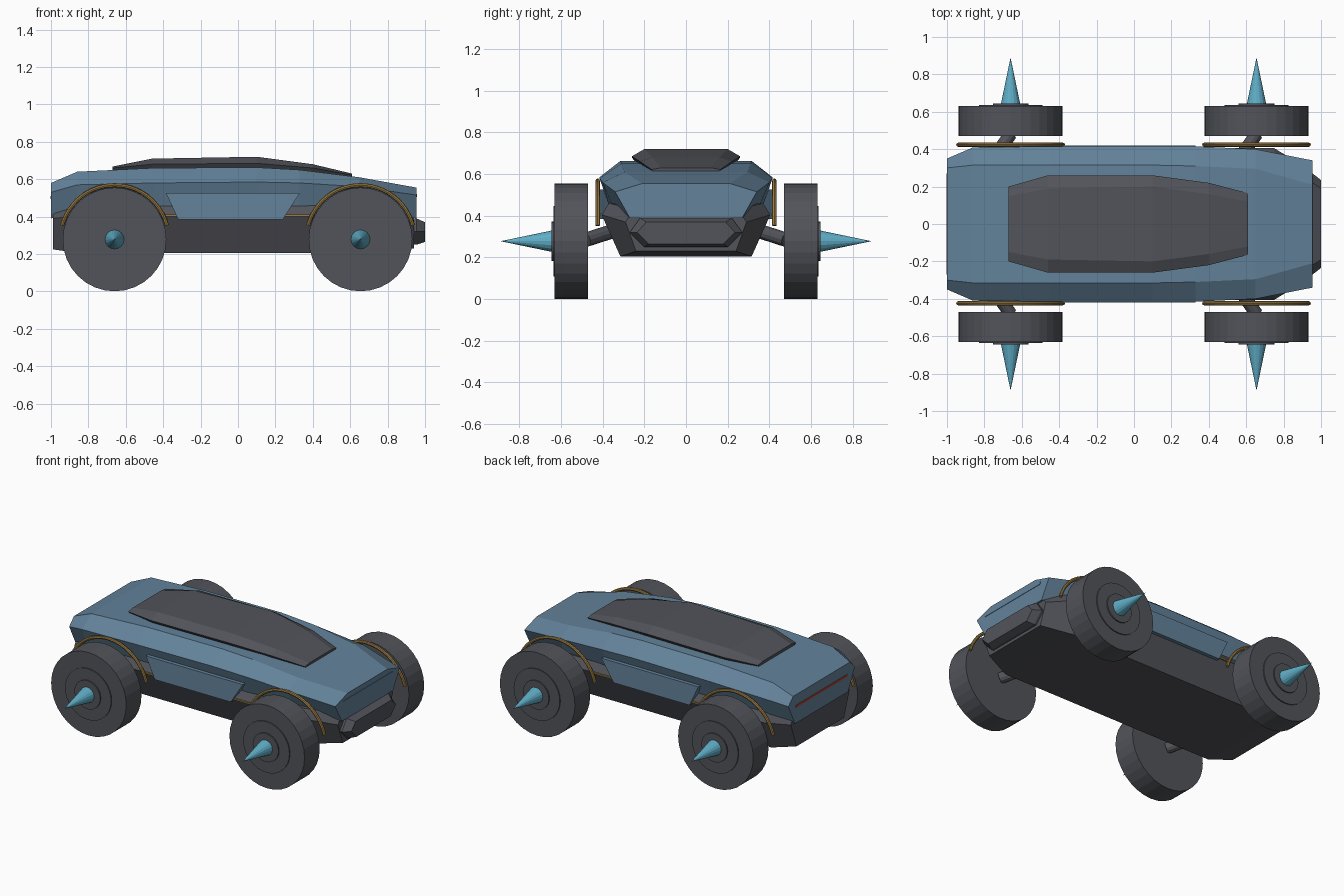
import bpy, bmesh, math
from mathutils import Vector

if "Cube" in bpy.data.objects:
    bpy.data.objects.remove(bpy.data.objects["Cube"])


def mat(name, rgb):
    m = bpy.data.materials.new(name)
    m.diffuse_color = (*rgb, 1)
    m.use_nodes = True
    m.node_tree.nodes["Principled BSDF"].inputs["Base Color"].default_value = m.diffuse_color
    return m


BLUE = mat("body blue", (0.125, 0.225, 0.325))
GREY = mat("dark grey", (0.085, 0.088, 0.102))
CYAN = mat("spike cyan", (0.115, 0.42, 0.57))
GOLD = mat("trim gold", (0.33, 0.2, 0.055))
RED = mat("tail red", (0.42, 0.06, 0.04))


def finish(bm, name, material):
    bmesh.ops.recalc_face_normals(bm, faces=bm.faces)
    me = bpy.data.meshes.new(name)
    bm.to_mesh(me)
    bm.free()
    me.materials.append(material)
    ob = bpy.data.objects.new(name, me)
    bpy.context.collection.objects.link(ob)
    return ob


def loft(name, rings, material):
    """Skin a list of closed rings of points and cap both ends."""
    bm = bmesh.new()
    vs = [[bm.verts.new(p) for p in r] for r in rings]
    n = len(vs[0])
    for a, b in zip(vs, vs[1:]):
        for i in range(n):
            j = (i + 1) % n
            bm.faces.new((a[i], a[j], b[j], b[i]))
    bm.faces.new(vs[0])
    bm.faces.new(vs[-1])
    return finish(bm, name, material)


def hull(name, stations, material):
    """Loft along x from half sections: x, then (half width, z) pairs."""
    rings = []
    for x, *half in stations:
        rings.append([(x, w, z) for w, z in half] +
                     [(x, -w, z) for w, z in reversed(half)])
    return loft(name, rings, material)


def tube(name, p0, p1, r0, r1, sides, material):
    bm = bmesh.new()
    d = Vector(p1) - Vector(p0)
    bmesh.ops.create_cone(bm, cap_ends=True, segments=sides, radius1=r0,
                          radius2=r1, depth=d.length)
    bm.transform(d.to_track_quat('Z', 'Y').to_matrix().to_4x4())
    bmesh.ops.translate(bm, verts=bm.verts, vec=(Vector(p0) + Vector(p1)) / 2)
    return finish(bm, name, material)


def box(name, x, y, z, material):
    return loft(name, [[(a, y[0], z[0]), (a, y[1], z[0]), (a, y[1], z[1]), (a, y[0], z[1])]
                       for a in x], material)


# Upper body: top edge, widest edge, lower edge at each station
hull("upper_body", [
    (-1.0, (0.30, 0.58), (0.35, 0.53), (0.28, 0.39)),
    (-0.86, (0.315, 0.64), (0.41, 0.57), (0.36, 0.44)),
    (-0.45, (0.315, 0.66), (0.415, 0.58), (0.37, 0.45)),
    (0.10, (0.315, 0.663), (0.415, 0.585), (0.37, 0.45)),
    (0.33, (0.31, 0.65), (0.415, 0.58), (0.37, 0.45)),
    (0.65, (0.295, 0.61), (0.40, 0.56), (0.35, 0.44)),
    (0.955, (0.21, 0.555), (0.34, 0.515), (0.27, 0.39))], BLUE)

# Lower chassis
hull("chassis", [
    (-0.99, (0.27, 0.45), (0.31, 0.39), (0.25, 0.225)),
    (-0.85, (0.37, 0.46), (0.405, 0.405), (0.315, 0.205)),
    (0.75, (0.37, 0.46), (0.405, 0.405), (0.315, 0.205)),
    (0.94, (0.25, 0.43), (0.29, 0.37), (0.24, 0.23))], GREY)

# Canopy
hull("canopy", [
    (-0.67, (0.15, 0.668), (0.20, 0.66), (0.17, 0.63)),
    (-0.46, (0.19, 0.71), (0.26, 0.68), (0.23, 0.64)),
    (0.10, (0.20, 0.72), (0.26, 0.685), (0.23, 0.64)),
    (0.40, (0.16, 0.68), (0.22, 0.66), (0.19, 0.62)),
    (0.61, (0.12, 0.63), (0.165, 0.622), (0.14, 0.59))], GREY)

# Nose bumper
hull("nose_bumper", [
    (0.90, (0.22, 0.39), (0.27, 0.32), (0.20, 0.25)),
    (0.955, (0.22, 0.39), (0.27, 0.32), (0.20, 0.25)),
    (1.0, (0.19, 0.37), (0.235, 0.32), (0.18, 0.265))], GREY)

# Light strips on nose and tail
box("nose_strip", (0.95, 0.958), (-0.26, 0.26), (0.505, 0.52), BLUE)
box("tail_light", (-1.003, -0.99), (-0.27, 0.27), (0.495, 0.51), RED)

for side, s in (("right", -1), ("left", 1)):
    # Door plate
    door = [(-0.385, 0.525), (0.33, 0.525), (0.24, 0.385), (-0.32, 0.385)]
    loft(side + "_door", [[(x, s * y, z) for x, z in door] for y in (0.37, 0.42)], BLUE)
    # Gold line along the chassis edge
    box(side + "_side_trim", (-0.40, 0.40), (s * 0.395, s * 0.411), (0.40, 0.41), GOLD)

    for end, x in (("rear", -0.66), ("front", 0.655)):
        n = f"{side}_{end}_"
        c = 0.278
        # Wheel with stepped hub and long spike
        tube(n + "wheel", (x, s * 0.47, c), (x, s * 0.63, c), 0.277, 0.277, 32, GREY)
        tube(n + "wheel_disc", (x, s * 0.62, c), (x, s * 0.637, c), 0.17, 0.17, 32, GREY)
        tube(n + "hub", (x, s * 0.62, c), (x, s * 0.645, c), 0.095, 0.095, 24, GREY)
        tube(n + "spike", (x, s * 0.64, c), (x, s * 0.89, c), 0.052, 0, 16, CYAN)
        # Slanted suspension arm
        tube(n + "arm", (x - 0.1, s * 0.34, 0.33), (x, s * 0.48, 0.285), 0.035, 0.035, 12, GREY)
        # Gold wheel arch
        rings = []
        for i in range(25):
            a = math.radians(15 + 150 * i / 24)
            ring = []
            for k in range(8):
                t = math.tau * k / 8
                r = 0.29 + 0.011 * math.cos(t)
                ring.append((x + r * math.cos(a), s * (0.424 + 0.011 * math.sin(t)),
                             c + r * math.sin(a)))
            rings.append(ring)
        loft(n + "arch", rings, GOLD)
